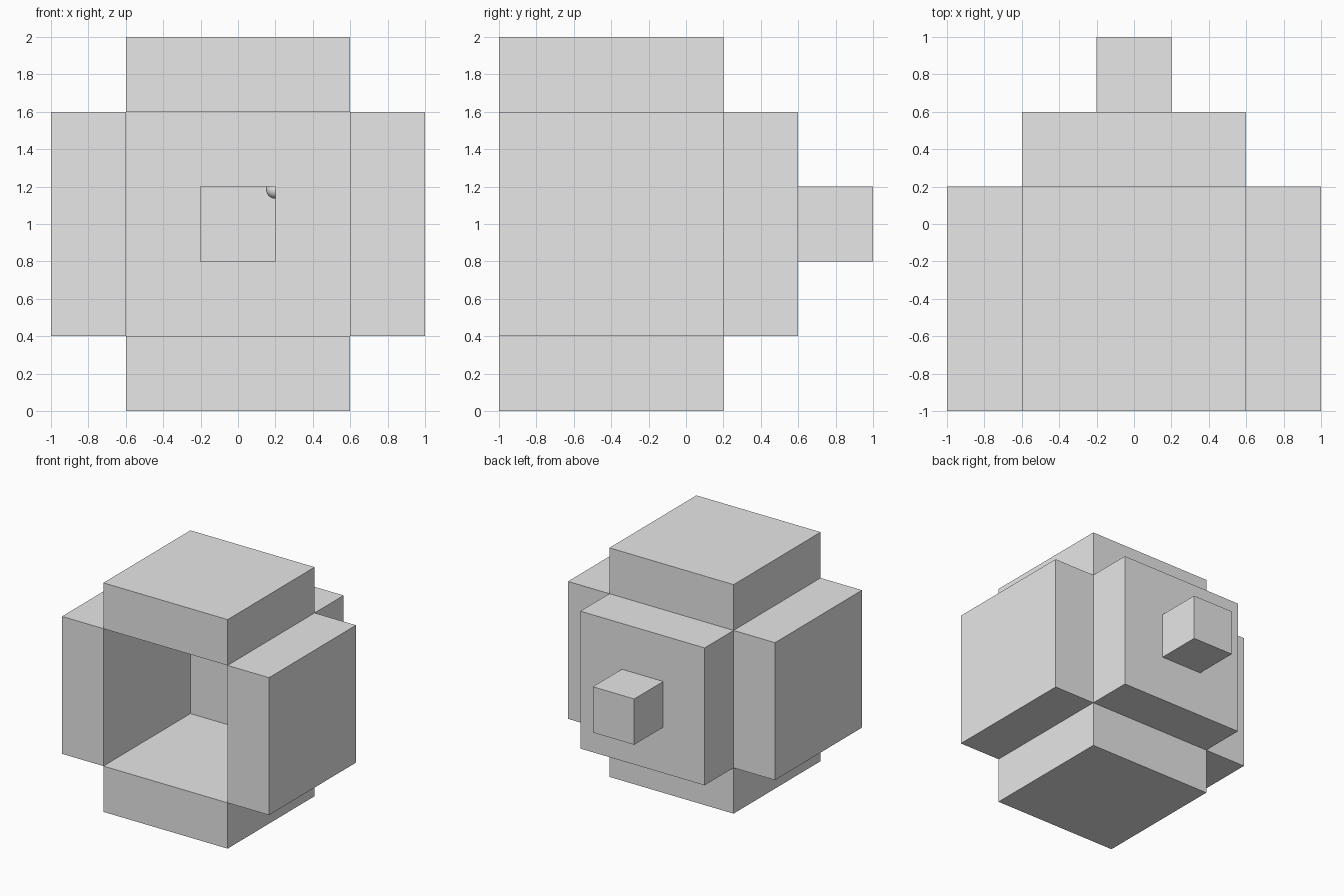
import bpy, bmesh
from mathutils import Vector

if "Cube" in bpy.data.objects:
    bpy.data.objects.remove(bpy.data.objects["Cube"])

grey = bpy.data.materials.new("plain grey")
grey.diffuse_color = (0.8, 0.8, 0.8, 1)
grey.use_nodes = True
grey.node_tree.nodes["Principled BSDF"].inputs["Base Color"].default_value = grey.diffuse_color


def block(name, low, high):
    """Axis-aligned box between two corners."""
    low, high = Vector(low), Vector(high)
    bpy.ops.mesh.primitive_cube_add(size=1, location=(low + high) / 2)
    ob = bpy.context.object
    ob.name = name
    ob.scale = high - low
    bpy.ops.object.transform_apply(location=False, rotation=False, scale=True)
    ob.data.materials.append(grey)
    return ob


# Four thick walls around the open-fronted chamber
block("floor_slab", (-0.6, -1, 0), (0.6, 0.2, 0.4))
block("roof_slab", (-0.6, -1, 1.6), (0.6, 0.2, 2))
for side, x in (("left", -1), ("right", 0.6)):
    block(side + "_wall", (x, -1, 0.4), (x + 0.4, 0.2, 1.6))

# Back wall with a square opening through its middle
me = bpy.data.meshes.new("back_wall")
bm = bmesh.new()
rings = []
for y in (0.2, 0.6):
    for r in (0.6, 0.2):
        rings.append([bm.verts.new((sx * r, y, 1 + sz * r))
                      for sx, sz in ((-1, -1), (1, -1), (1, 1), (-1, 1))])
outer_front, inner_front, outer_back, inner_back = rings
for a, b in ((outer_front, inner_front), (inner_front, inner_back),
             (inner_back, outer_back), (outer_back, outer_front)):
    for i in range(4):
        j = (i + 1) % 4
        bm.faces.new((a[i], a[j], b[j], b[i]))
# Merge each mitred side into a clean ring of flat faces
bmesh.ops.recalc_face_normals(bm, faces=bm.faces)
bm.to_mesh(me)
bm.free()
me.materials.append(grey)
back = bpy.data.objects.new("back_wall", me)
bpy.context.collection.objects.link(back)

# Small block closing the opening from behind
block("rear_block", (-0.2, 0.6, 0.8), (0.2, 1, 1.2))

# Little ball set into the upper corner of the opening
bpy.ops.mesh.primitive_uv_sphere_add(segments=24, ring_count=12, radius=0.05,
                                     location=(0.2, 0.4, 1.185))
ball = bpy.context.object
ball.name = "corner_ball"
ball.data.materials.append(grey)
bpy.ops.object.shade_smooth()
